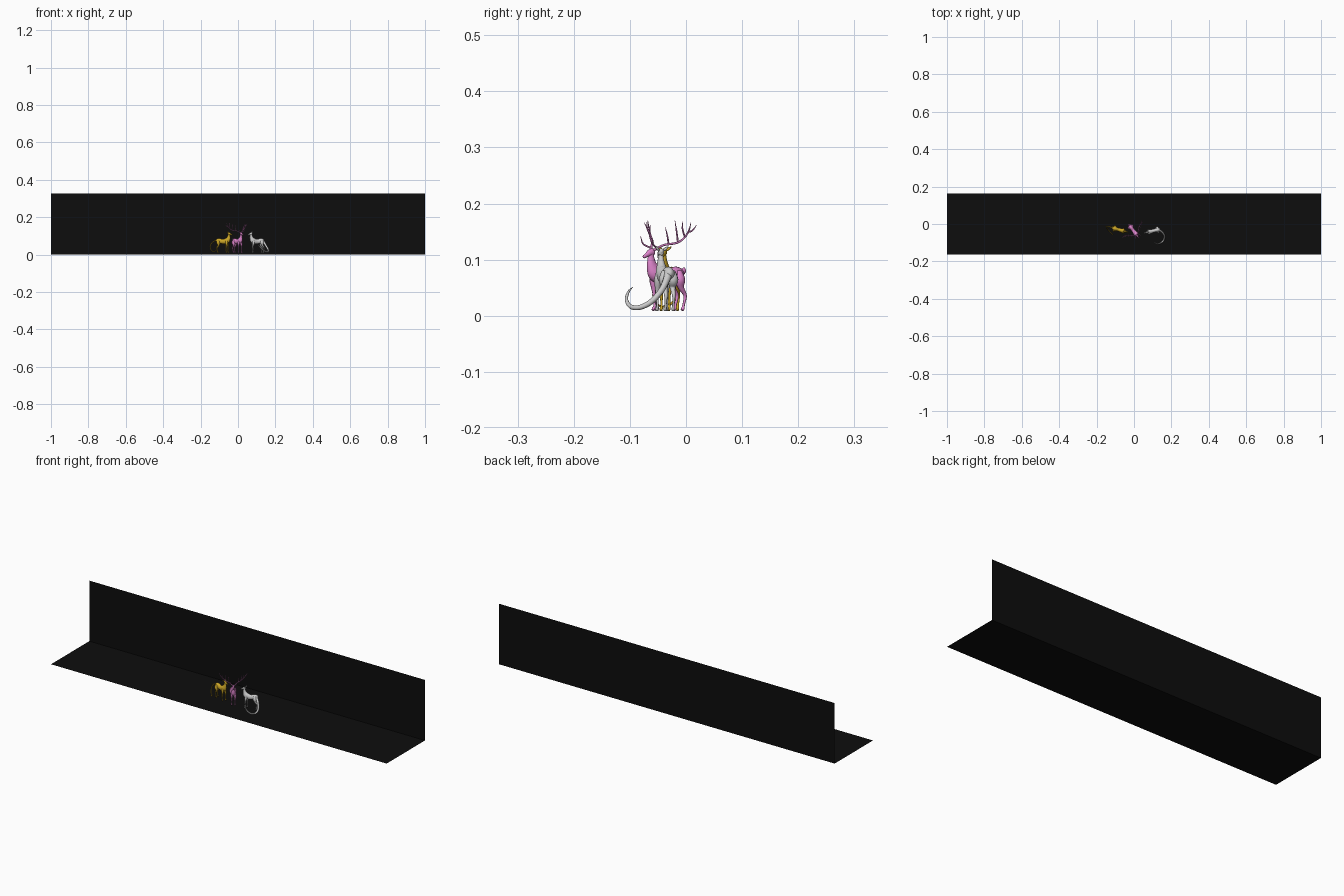
import bpy, bmesh, math
from mathutils import Vector, Matrix

if "Cube" in bpy.data.objects:
    bpy.data.objects.remove(bpy.data.objects["Cube"])


def material(name, rgb):
    m = bpy.data.materials.new(name)
    m.diffuse_color = (*rgb, 1)
    m.use_nodes = True
    m.node_tree.nodes["Principled BSDF"].inputs["Base Color"].default_value = m.diffuse_color
    return m


def finish(name, bm, mat=None, matrix=None, smooth=True):
    me = bpy.data.meshes.new(name)
    if smooth:
        bmesh.ops.recalc_face_normals(bm, faces=bm.faces)
    bm.to_mesh(me)
    bm.free()
    me.polygons.foreach_set("use_smooth", [smooth] * len(me.polygons))
    if mat:
        me.materials.append(mat)
    ob = bpy.data.objects.new(name, me)
    bpy.context.collection.objects.link(ob)
    if matrix:
        ob.matrix_world = matrix
    return ob


def spline(keys, steps=5):
    """Catmull-Rom through (x, y, z, radius) keys."""
    k = [Vector(p) for p in keys]
    k = [k[0]] + k + [k[-1]]
    out = []
    for i in range(1, len(k) - 2):
        a, b, c, d = k[i - 1:i + 3]
        for s in range(steps):
            t = s / steps
            out.append(0.5 * (2 * b + (c - a) * t + (2 * a - 5 * b + 4 * c - d) * t * t
                              + (3 * b - a - 3 * c + d) * t ** 3))
    return out + [k[-1]]


def tube(bm, keys, sides=10, width=1.0, steps=5):
    """Rounded tapering tube; width scales the section sideways."""
    pts = spline(keys, steps)
    side = Vector((0, 1, 0))
    rings = []
    for i, p in enumerate(pts):
        tan = (pts[min(i + 1, len(pts) - 1)].xyz - pts[max(i - 1, 0)].xyz).normalized()
        side = side - tan * side.dot(tan)
        side = side.normalized() if side.length > 1e-5 else tan.orthogonal().normalized()
        up = tan.cross(side)
        r = max(p[3], 0.0003)
        rings.append([bm.verts.new(p.xyz + r * (width * math.cos(a) * side + math.sin(a) * up))
                      for a in (2 * math.pi * j / sides for j in range(sides))])
    for a, b in zip(rings, rings[1:]):
        for j in range(sides):
            n = (j + 1) % sides
            bm.faces.new((a[j], a[n], b[n], b[j]))
    bm.faces.new(rings[0][::-1])
    bm.faces.new(rings[-1])


def plane(name, corners, mat):
    bm = bmesh.new()
    bm.faces.new([bm.verts.new(c) for c in corners])
    finish(name, bm, mat, smooth=False)


def animal(name, loc, yaw, mat, tail, antlers=False):
    """Standing animal facing local +x, feet at z = 0.01."""
    mx = Matrix.Translation(loc) @ Matrix.Rotation(math.radians(yaw), 4, 'Z')

    # torso and neck in one sweep
    bm = bmesh.new()
    tube(bm, [(-.037, 0, .070, .002), (-.033, 0, .072, .011), (-.022, 0, .073, .0145),
              (-.004, 0, .070, .0125), (.012, 0, .071, .0145), (.024, 0, .077, .015),
              (.031, 0, .090, .010), (.033, 0, .103, .0065), (.033, 0, .113, .005)],
         sides=16, width=.75)
    finish(name + "_body", bm, mat, mx)

    # head with muzzle and ears
    bm = bmesh.new()
    tube(bm, [(.025, 0, .114, .001), (.028, 0, .114, .0062), (.036, 0, .112, .0062),
              (.043, 0, .108, .0038), (.049, 0, .105, .003), (.051, 0, .104, .0005)],
         sides=12, width=.8)
    for s in (-1, 1):
        tube(bm, [(.029, s * .004, .116, .0015), (.027, s * .008, .120, .0026),
                  (.025, s * .012, .123, .0004)], sides=8, steps=3)
    finish(name + "_head", bm, mat, mx)

    # legs
    bm = bmesh.new()
    for s in (-1, 1):
        d = s * .003
        tube(bm, [(.021, s * .007, .078, .004), (.022, s * .008, .064, .0068),
                  (.023 + d, s * .008, .040, .0032), (.022 + d, s * .008, .020, .0021),
                  (.024 + d, s * .008, .013, .003), (.026 + d, s * .008, .010, .0028)], sides=8)
        tube(bm, [(-.024, s * .006, .080, .006), (-.025, s * .008, .064, .0098),
                  (-.025 - d, s * .008, .050, .0055), (-.034 - d, s * .008, .036, .0032),
                  (-.031 - d, s * .008, .020, .0022), (-.029 - d, s * .008, .013, .003),
                  (-.027 - d, s * .008, .010, .0028)], sides=8)
    finish(name + "_legs", bm, mat, mx)

    # tail, given in world coordinates
    bm = bmesh.new()
    tube(bm, tail, sides=10)
    finish(name + "_tail", bm, mat)

    # branching antlers: main beam plus tines
    if antlers:
        bm = bmesh.new()
        beam = [(.030, .004, .117, .0022), (.018, .018, .126, .002), (.002, .036, .130, .002),
                (-.005, .050, .140, .0018), (-.006, .061, .153, .0014), (-.004, .069, .166, .0004)]
        tines = [((.026, .009, .121), (.040, .014, .128), (.044, .016, .142)),
                 ((.012, .024, .128), (.016, .026, .142), (.020, .025, .158)),
                 ((.001, .037, .131), (.006, .040, .150), (.010, .040, .170)),
                 ((-.005, .050, .140), (.002, .052, .155), (.002, .053, .168)),
                 ((-.006, .058, .149), (-.012, .063, .152), (-.017, .069, .162))]
        for s in (-1, 1):
            tube(bm, [(x, s * y, z, r) for x, y, z, r in beam], sides=7, steps=4)
            for t in tines:
                tube(bm, [(x, s * y, z, r) for (x, y, z), r in zip(t, (.0017, .0014, .0004))],
                     sides=6, steps=4)
        finish(name + "_antlers", bm, mat, mx)


black = material("black", (.004, .004, .004))
gold = material("gold", (.60, .38, .02))
pink = material("pink", (.75, .24, .62))
white = material("pale_grey", (.6, .6, .6))

# floor and back wall
Y, H = .163, .326
plane("floor", [(-1, -Y, 0), (1, -Y, 0), (1, Y, 0), (-1, Y, 0)], black)
plane("back_wall", [(-1, Y, 0), (1, Y, 0), (1, Y, H), (-1, Y, H)], black)

# three animals
animal("gold_animal", (-.080, -.031, 0), -15, gold,
       [(-.108, -.024, .075, .005), (-.122, -.018, .074, .003), (-.140, -.012, .062, .0024),
        (-.149, -.014, .042, .0022), (-.142, -.026, .022, .002), (-.128, -.042, .016, .0018),
        (-.116, -.054, .024, .0015), (-.112, -.060, .038, .0006)])
animal("pink_stag", (-.003, -.036, 0), -53, pink,
       [(-.022, -.010, .074, .004), (-.026, -.005, .080, .0055), (-.027, -.003, .086, .001)],
       antlers=True)
animal("pale_animal", (.102, -.037, 0), 194, white,
       [(.126, -.031, .078, .009), (.138, -.034, .066, .0065), (.151, -.044, .045, .0055),
        (.162, -.062, .025, .005), (.160, -.082, .015, .0045), (.148, -.098, .016, .004),
        (.130, -.106, .028, .003), (.116, -.103, .042, .0022), (.106, -.095, .051, .0006)])
